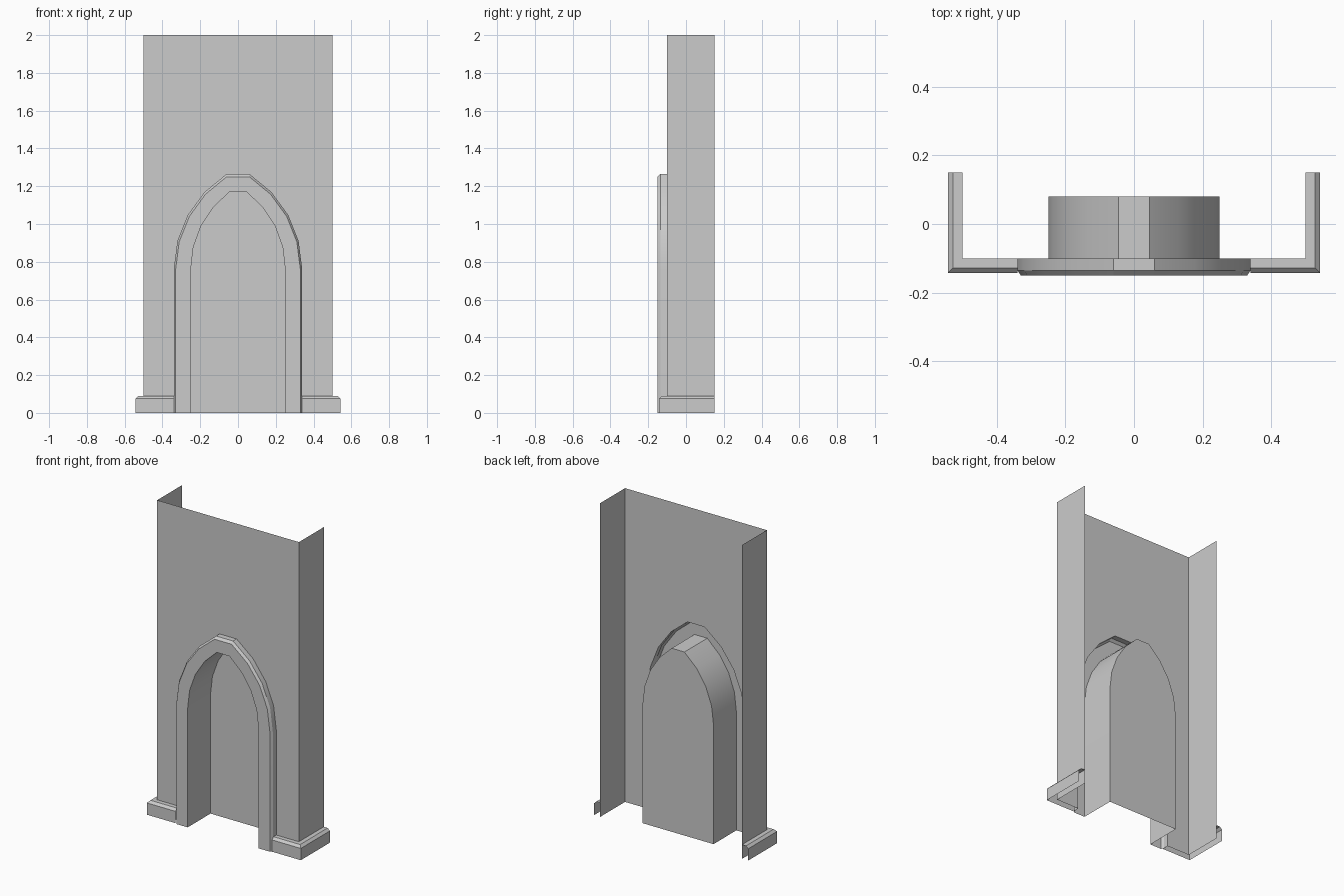
import bpy, bmesh
from math import atan2, cos, sin

if "Cube" in bpy.data.objects:
    bpy.data.objects.remove(bpy.data.objects["Cube"], do_unlink=True)

stone = bpy.data.materials.new("grey_stone")
stone.use_nodes = True
GREY = (0.6, 0.6, 0.6, 1)
stone.diffuse_color = GREY
stone.node_tree.nodes["Principled BSDF"].inputs["Base Color"].default_value = GREY


def arch(half, spring, flat, top, y, steps=4):
    """Pointed arch outline with a flat tip, from the +x foot to the -x foot."""
    dx, dz = half - flat, top - spring
    radius = (dx * dx + dz * dz) / (2 * dx)
    sweep = atan2(dz, radius - dx)
    side = [(half, y, 0)]
    for i in range(steps + 1):
        a = sweep * i / steps
        side.append((half - radius + radius * cos(a), y, spring + radius * sin(a)))
    return side + [(-x, yy, z) for x, yy, z in reversed(side)]


def build(name, rings=(), faces=(), mirror=False):
    """Surface made of strips between successive rings, plus single faces."""
    bm = bmesh.new()
    loops = [[bm.verts.new(p) for p in ring] for ring in rings]
    for a, b in zip(loops, loops[1:]):
        for i in range(len(a) - 1):
            bm.faces.new((a[i], a[i + 1], b[i + 1], b[i]))
    for face in faces:
        bm.faces.new([bm.verts.new(p) for p in face])
    bmesh.ops.remove_doubles(bm, verts=bm.verts, dist=0.0001)
    mesh = bpy.data.meshes.new(name)
    bm.to_mesh(mesh)
    bm.free()
    mesh.materials.append(stone)
    obj = bpy.data.objects.new(name, mesh)
    bpy.context.collection.objects.link(obj)
    if mirror:
        obj.modifiers.new("mirror", 'MIRROR')
    bpy.ops.object.select_all(action='DESELECT')
    obj.select_set(True)
    bpy.context.view_layer.objects.active = obj
    bpy.ops.object.shade_smooth_by_angle(angle=0.5)
    return obj


WALL_Y, BACK_Y, FRONT_Y = -0.10, 0.15, -0.15
outer = dict(half=0.34, spring=0.76, flat=0.06, top=1.265)
bevel = dict(half=0.33, spring=0.76, flat=0.06, top=1.25)
inner = dict(half=0.25, spring=0.76, flat=0.045, top=1.17)

# Wall front with the arched opening
opening = arch(**outer, y=WALL_Y)
front = [(0.5, WALL_Y, 0), (0.5, WALL_Y, 2), (-0.5, WALL_Y, 2), (-0.5, WALL_Y, 0)]
build("wall_front", faces=[front + opening[::-1]])

# Wall side returns
build("wall_sides", mirror=True, faces=[
    [(0.5, WALL_Y, 0), (0.5, BACK_Y, 0), (0.5, BACK_Y, 2), (0.5, WALL_Y, 2)]])

# Raised arch moulding with a bevelled outer edge
build("arch_trim", rings=[opening, arch(**outer, y=-0.135),
                          arch(**bevel, y=FRONT_Y), arch(**inner, y=FRONT_Y)])

# Recess behind the arch with its flat back panel
recess_back = arch(**inner, y=0.08)
build("niche", rings=[arch(**inner, y=FRONT_Y), recess_back], faces=[recess_back])

# Bevelled skirting around each corner of the wall
path = [(0.34, WALL_Y, 0, -1), (0.5, WALL_Y, 1, -1), (0.5, BACK_Y, 1, 0)]
profile = [(0.043, 0), (0.043, 0.075), (0.028, 0.09), (0, 0.09)]
build("base_moulding", mirror=True, rings=[
    [(x + nx * d, y + ny * d, z) for x, y, nx, ny in path] for d, z in profile])
